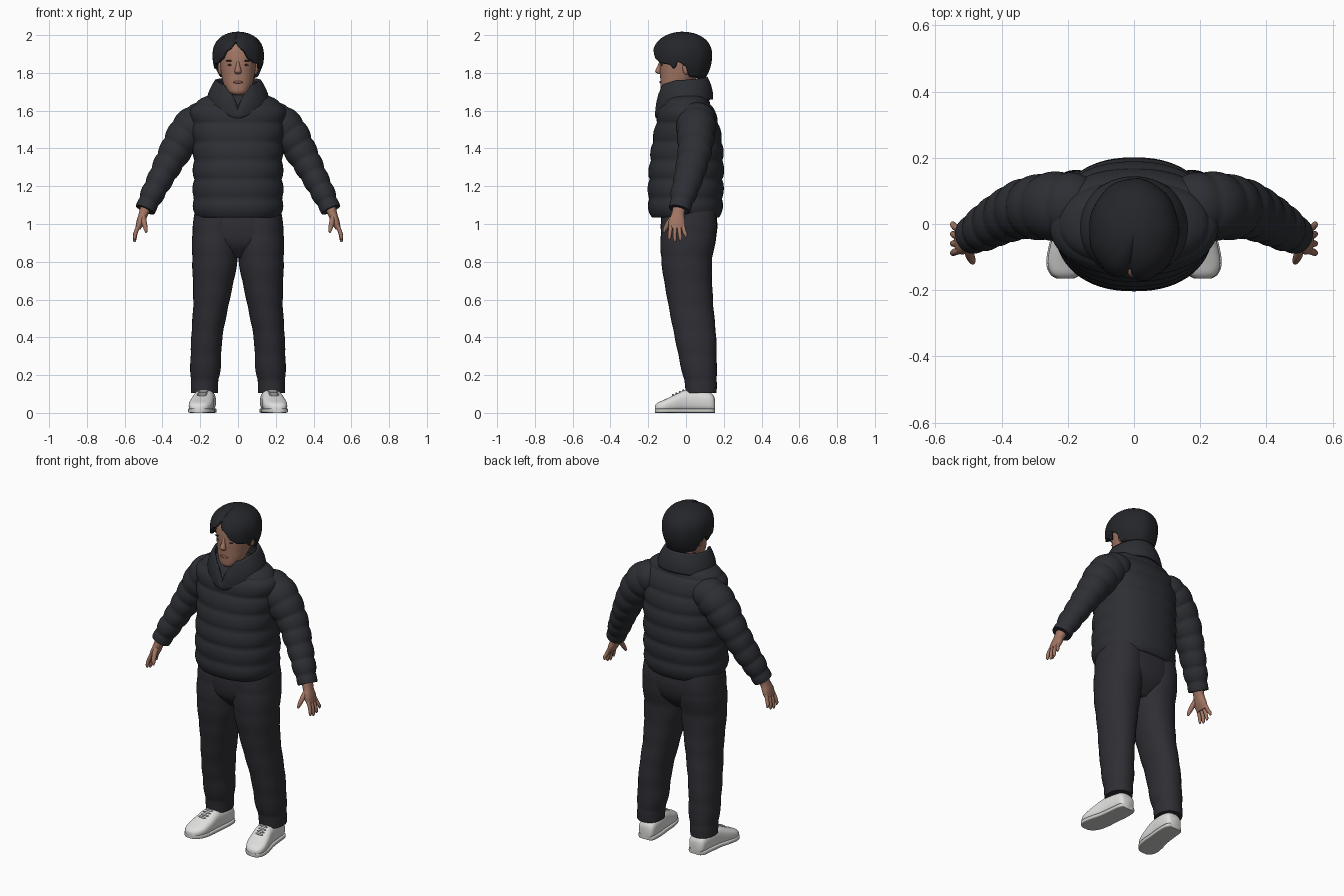
import bpy, bmesh, math
from mathutils import Vector

cube = bpy.data.objects.get("Cube")
if cube:
    bpy.data.objects.remove(cube, do_unlink=True)


def material(name, r, g, b):
    m = bpy.data.materials.new(name)
    m.use_nodes = True
    m.diffuse_color = (r, g, b, 1)
    node = next(n for n in m.node_tree.nodes if n.type == 'BSDF_PRINCIPLED')
    node.inputs["Base Color"].default_value = (r, g, b, 1)
    node.inputs["Roughness"].default_value = 0.8
    return m


JACKET = material("jacket charcoal", .026, .028, .034)
TROUSER = material("trouser charcoal", .028, .027, .034)
HAIR = material("hair black", .018, .019, .023)
SKIN = material("skin", .36, .18, .125)
LIP = material("lip", .28, .11, .085)
EYE = material("eye brown", .07, .035, .025)
SHOE = material("shoe white", .74, .74, .73)
SOLE = material("sole grey", .6, .6, .59)


def finish(bm, name, mat, mirror=False, thickness=0, angle=50):
    bmesh.ops.remove_doubles(bm, verts=bm.verts, dist=0.0002)
    bmesh.ops.recalc_face_normals(bm, faces=bm.faces)
    mesh = bpy.data.meshes.new(name)
    bm.to_mesh(mesh)
    bm.free()
    mesh.materials.append(mat)
    ob = bpy.data.objects.new(name, mesh)
    bpy.context.collection.objects.link(ob)
    bpy.ops.object.select_all(action='DESELECT')
    ob.select_set(True)
    bpy.context.view_layer.objects.active = ob
    bpy.ops.object.shade_smooth_by_angle(angle=math.radians(angle))
    if thickness:
        ob.modifiers.new("thickness", 'SOLIDIFY').thickness = thickness
    if mirror:
        ob.modifiers.new("mirror", 'MIRROR')
    return ob


def spline(pts, u):
    """Smooth interpolation through a list of tuples, u from 0 to 1."""
    f = u * (len(pts) - 1)
    i = min(int(f), len(pts) - 2)
    t = f - i
    a, b, c, d = (pts[max(0, min(len(pts) - 1, i + k))] for k in (-1, 0, 1, 2))
    return [.5 * (2 * q + (r - p) * t + (2*p - 5*q + 4*r - s) * t**2
                  + (3*q - p - 3*r + s) * t**3) for p, q, r, s in zip(a, b, c, d)]


def bridge(bm, rings, closed=True):
    for r0, r1 in zip(rings, rings[1:]):
        n = len(r0)
        for j in range(n if closed else n - 1):
            k = (j + 1) % n
            bm.faces.new((r0[j], r0[k], r1[k], r1[j]))


def loft(name, mat, pts, rows=24, n=32, frame=None, power=2.0, puff=0, period=.1, **kw):
    """Skin superellipse rings along sections of (x, y, z, radius u, radius v)."""
    bm = bmesh.new()
    rings, dist, last = [], 0, None
    for i in range(rows + 1):
        u = i / rows
        x, y, z, ru, rv = spline(pts, u)
        c = Vector((x, y, z))
        if frame:
            au, av = Vector(frame[0]), Vector(frame[1])
        else:
            t = Vector(spline(pts, min(1, u + .02))[:3]) - Vector(spline(pts, max(0, u - .02))[:3])
            t.normalize()
            au = Vector((0, 1, 0)).cross(t).normalized()
            av = t.cross(au)
        dist += (c - last).length if last else 0
        last = c
        swell = puff * (abs(math.sin(math.pi * dist / period)) ** .6 - .6)
        ring = []
        for j in range(n):
            a = math.tau * j / n
            ca, sa = math.cos(a), math.sin(a)
            pu = math.copysign(abs(ca) ** (2 / power), ca) * (max(ru, .001) + swell)
            pv = math.copysign(abs(sa) ** (2 / power), sa) * (max(rv, .001) + swell)
            ring.append(bm.verts.new(c + au * pu + av * pv))
        rings.append(ring)
    bridge(bm, rings)
    bm.faces.new(rings[0])
    bm.faces.new(rings[-1])
    return finish(bm, name, mat, **kw)


def shell(name, mat, point, rows, thickness, n=96):
    """Sheet wrapped around z; point(d, t) with d the angle from the front."""
    bm = bmesh.new()
    rings = [[bm.verts.new(point(math.tau * j / n - math.pi, i / rows)) for j in range(n)]
             for i in range(rows + 1)]
    bridge(bm, rings)
    return finish(bm, name, mat, thickness=thickness)


def ball(name, mat, loc, size, mirror=False):
    bm = bmesh.new()
    bmesh.ops.create_uvsphere(bm, u_segments=20, v_segments=12, radius=1)
    for v in bm.verts:
        v.co = Vector(loc) + Vector(a * b for a, b in zip(v.co, size))
    return finish(bm, name, mat, mirror)


def ramp(x, table):
    for (a, p), (b, q) in zip(table, table[1:]):
        if x <= b:
            t = max(0, (x - a) / (b - a))
            return p + (q - p) * t * t * (3 - 2 * t)
    return table[-1][1]


FLAT = ((1, 0, 0), (0, 1, 0))

# Quilted jacket body
loft("jacket_body", JACKET, [
    (0, -.003, 1.035, .222, .183), (0, -.003, 1.10, .236, .195), (0, 0, 1.25, .236, .197),
    (0, .006, 1.40, .236, .188), (0, .007, 1.52, .246, .168), (0, .002, 1.60, .25, .147),
    (0, .002, 1.64, .225, .128), (0, .005, 1.67, .18, .105), (0, .01, 1.69, .11, .08)],
    rows=84, n=64, frame=FLAT, power=2.25, puff=.011, period=.1)

# Quilted sleeves
loft("sleeves", JACKET, [
    (.13, .05, 1.57, .06, .08), (.195, .055, 1.55, .095, .10), (.262, .052, 1.49, .10, .10),
    (.335, .045, 1.38, .083, .088), (.405, .015, 1.25, .068, .076),
    (.452, -.012, 1.16, .061, .067), (.492, -.035, 1.075, .05, .053)],
    rows=72, n=40, puff=.009, period=.085, mirror=True)


# Stand-up collar, open in a V at the front
def collar_point(d, t):
    a = abs(d)
    low = ramp(a, [(0, 1.565), (1.3, 1.64), (math.pi, 1.66)])
    high = ramp(a, [(0, 1.60), (.35, 1.69), (.7, 1.735), (1.4, 1.755), (math.pi, 1.772)])
    bulge = .008 * math.sin(math.pi * t)
    rx, ry = .155 - .045 * t + bulge, .138 - .018 * t + bulge
    return Vector((rx * math.sin(d), -.008 - .01 * t - ry * math.cos(d), low + (high - low) * t))


shell("collar", JACKET, collar_point, 10, -.014)
loft("shirt", JACKET, [(0, -.03, 1.56, .10, .09), (0, -.03, 1.63, .085, .083),
                       (0, -.025, 1.665, .066, .07)], rows=8, frame=FLAT)

# Trousers
loft("trouser_seat", TROUSER, [
    (0, .015, 1.09, .225, .14), (0, .016, .98, .236, .15), (0, .012, .89, .20, .13),
    (0, .01, .82, .06, .07)], frame=FLAT, n=48, power=2.4)
loft("trouser_legs", TROUSER, [
    (.115, .015, 1.08, .112, .14), (.12, .014, .95, .122, .148), (.123, .004, .80, .119, .134),
    (.14, .022, .60, .096, .12), (.165, .05, .40, .082, .109), (.172, .068, .24, .08, .094),
    (.177, .078, .16, .072, .085), (.178, .08, .105, .07, .08)],
    rows=56, frame=FLAT, power=2.15, puff=.0035, period=.13, mirror=True)

# Shoes, with soles and laces, swept from heel to toe
LAST = [(.168, .153, .07, .034), (.169, .135, .10, .05), (.172, .07, .115, .055),
        (.18, 0, .118, .056), (.19, -.06, .092, .062), (.20, -.115, .066, .061),
        (.206, -.15, .05, .045), (.208, -.165, .034, .022)]
ALONG = ((1, 0, 0), (0, 0, 1))
loft("shoes", SHOE, [(x, y, h / 2 + .004, w, h / 2) for x, y, h, w in LAST],
     frame=ALONG, power=2.7, mirror=True)
loft("shoe_soles", SOLE, [(x, y, .012, w + .004, .012) for x, y, h, w in LAST],
     frame=ALONG, power=6, mirror=True, angle=35)
for i in range(4):
    ball(f"shoe_laces_{i + 1}", SOLE, (.182 + .003 * i, -.015 - .018 * i, .119 - .008 * i),
         (.026, .005, .006), True)

# Neck and head
loft("neck", SKIN, [(0, -.01, 1.62, .062, .068), (0, -.02, 1.70, .058, .064),
                    (0, -.015, 1.80, .065, .07)], rows=10, frame=FLAT)
loft("head", SKIN, [
    (0, -.098, 1.684, .022, .02), (0, -.08, 1.70, .052, .052), (0, -.055, 1.74, .076, .08),
    (0, -.035, 1.79, .088, .102), (0, -.028, 1.84, .095, .111), (0, -.024, 1.89, .098, .113),
    (0, -.02, 1.94, .09, .105), (0, -.02, 1.98, .05, .06)], rows=40, n=40, frame=FLAT, power=2.15)
loft("nose", SKIN, [(0, -.128, 1.865, .008, .01), (0, -.14, 1.835, .011, .012),
                    (0, -.146, 1.808, .018, .017), (0, -.138, 1.794, .013, .01)],
     rows=12, n=16, frame=FLAT)
ball("ears", SKIN, (.094, .002, 1.825), (.013, .02, .034), True)
ball("eyes", EYE, (.04, -.1275, 1.842), (.016, .006, .005), True)
ball("eyebrows", HAIR, (.043, -.1275, 1.864), (.024, .007, .004), True)
ball("mouth", LIP, (0, -.134, 1.751), (.026, .007, .007))


# Hair: parted fringe in front, short at the nape
def hair_point(d, t):
    a = abs(d + .12)
    low = ramp(a, [(0, 1.955), (.3, 1.92), (.6, 1.872), (.9, 1.852), (1.2, 1.848),
                   (1.38, 1.825), (1.55, 1.86), (1.8, 1.84), (2.0, 1.785), (math.pi, 1.768)])
    z = low + (2 - low) * (1 - (1 - t) ** 2)
    if z > 1.89:
        r = max(0, 1 - ((z - 1.89) / .11) ** 2.5) ** .5
    else:
        r = 1 - .28 * ((1.89 - z) / .12) ** 2
    r *= 1 - .13 * math.exp(-(a / .2) ** 2)
    r *= 1 + .012 * math.sin(9 * d) * (1 - t)
    dip = .02 * math.exp(-(a / .25) ** 2) * t * (1 - t) * 2
    return Vector((.118 * r * math.sin(d), -.02 - .14 * r * math.cos(d), z - dip))


shell("hair", HAIR, hair_point, 28, -.018)

# Hands
loft("palms", SKIN, [(.488, -.035, 1.09, .03, .034), (.502, -.043, 1.05, .024, .034),
                     (.517, -.048, 1.01, .021, .044), (.53, -.048, .975, .014, .04)],
     rows=14, n=24, power=2.3, mirror=True)
for i, (finger, tip) in enumerate([("index", .915), ("middle", .904), ("ring", .91), ("little", .928)]):
    y = -.08 + .021 * i
    spread = -.008 + .008 * i
    loft(f"{finger}_fingers", SKIN, [
        (.525, y, .995, .011, .011), (.54, y + spread * .5, .96, .0105, .0105),
        (.547, y + spread, tip + .014, .009, .009), (.546, y + spread, tip, .004, .004)],
        rows=10, n=12, mirror=True)
loft("thumbs", SKIN, [(.502, -.06, 1.045, .014, .014), (.497, -.09, 1.01, .014, .014),
                      (.489, -.11, .975, .011, .011), (.486, -.118, .955, .005, .005)],
     rows=10, n=12, mirror=True)
